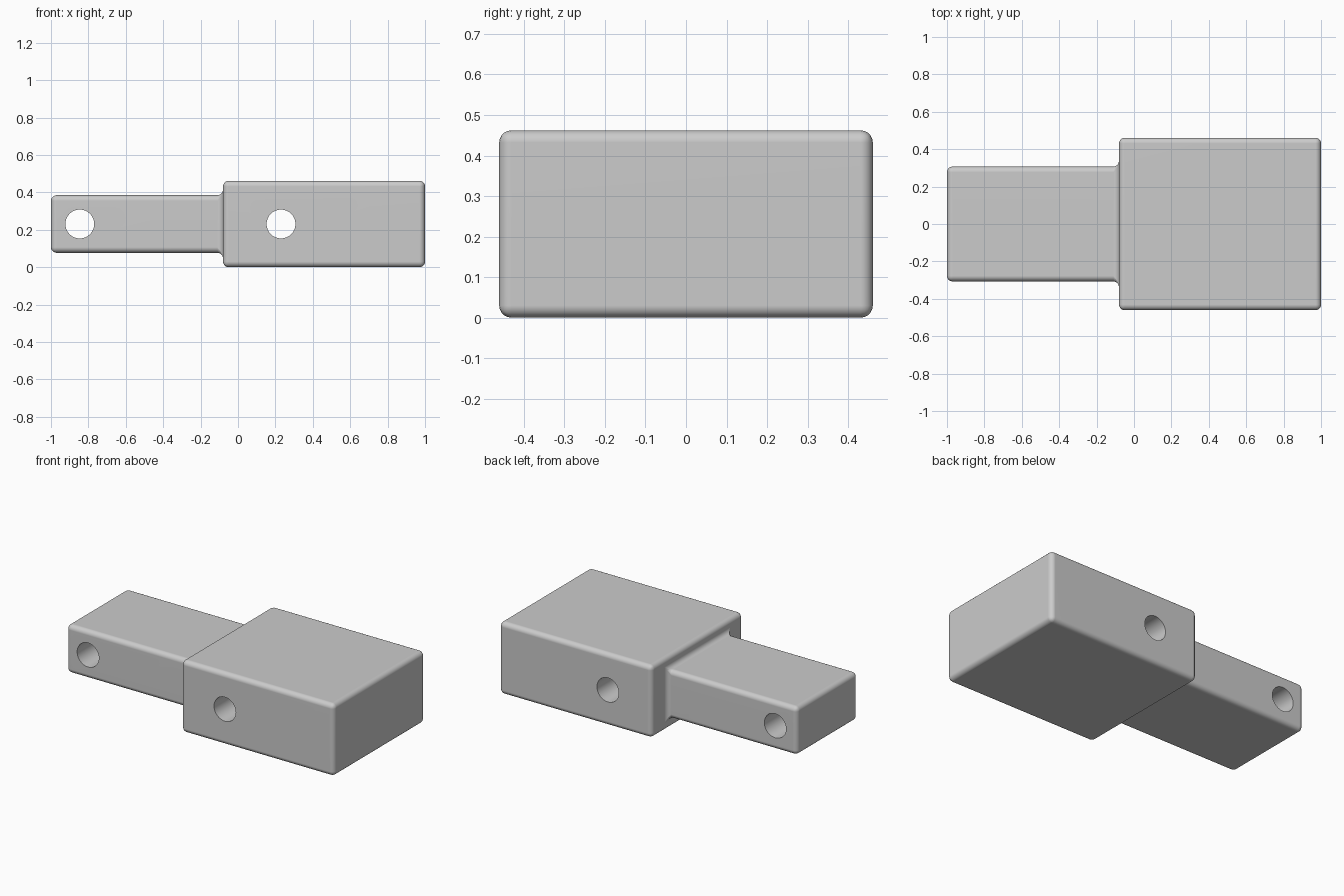
import bpy, bmesh, math
from mathutils import Vector

cube = bpy.data.objects.get("Cube")
if cube:
    bpy.data.objects.remove(cube, do_unlink=True)

MID_Z = 0.231
STEP_X = -0.08
BODY_Y, BODY_Z = 0.461, 0.231
NECK_Y, NECK_Z = 0.307, 0.154
ROUND = 0.03

grey = bpy.data.materials.new("plain grey")
grey.use_nodes = True
grey.diffuse_color = (0.6, 0.6, 0.6, 1)
grey.node_tree.nodes["Principled BSDF"].inputs["Base Color"].default_value = (0.6, 0.6, 0.6, 1)


def make_active(obj):
    bpy.ops.object.select_all(action='DESELECT')
    obj.select_set(True)
    bpy.context.view_layer.objects.active = obj


# Wide block
bm = bmesh.new()
bmesh.ops.create_cube(bm, size=2)
for v in bm.verts:
    v.co = Vector((1 if v.co.x > 0 else STEP_X, v.co.y * BODY_Y, MID_Z + v.co.z * BODY_Z))

# Narrow tongue, inset and extruded from the end of the block
end = min(bm.faces, key=lambda f: f.calc_center_median().x)
bmesh.ops.inset_region(bm, faces=[end], thickness=0.05)
for v in end.verts:
    v.co = Vector((STEP_X, math.copysign(NECK_Y, v.co.y),
                   MID_Z + math.copysign(NECK_Z, v.co.z - MID_Z)))
result = bmesh.ops.extrude_discrete_faces(bm, faces=[end])
for v in result["faces"][0].verts:
    v.co.x = -1
bmesh.ops.recalc_face_normals(bm, faces=bm.faces)

# Rounded edges and the fillet at the step
edges = [e for e in bm.edges if e.calc_face_angle(0) > 0.5]
bmesh.ops.bevel(bm, geom=edges, offset=ROUND, segments=5, profile=0.5,
                affect='EDGES', clamp_overlap=True)
mesh = bpy.data.meshes.new("stepped_block")
bm.to_mesh(mesh)
bm.free()
block = bpy.data.objects.new("stepped_block", mesh)
bpy.context.collection.objects.link(block)
mesh.materials.append(grey)

# Cross holes
for name, x in (("tongue_hole_cutter", -0.846), ("block_hole_cutter", 0.23)):
    bpy.ops.mesh.primitive_cylinder_add(vertices=48, radius=0.077, depth=1.4,
                                        location=(x, 0, MID_Z), rotation=(math.pi / 2, 0, 0))
    cutter = bpy.context.object
    cutter.name = name
    cutter.hide_render = True
    cutter.data.materials.append(grey)
    make_active(block)
    hole = block.modifiers.new(name, 'BOOLEAN')
    hole.operation = 'DIFFERENCE'
    hole.solver = 'EXACT'
    hole.object = cutter
    bpy.ops.object.modifier_apply(modifier=hole.name)
    bpy.data.objects.remove(cutter, do_unlink=True)

# Smooth rounds with flat main faces
make_active(block)
bpy.ops.object.shade_smooth_by_angle(angle=math.radians(35))
weighted = block.modifiers.new("flat_face_normals", 'WEIGHTED_NORMAL')
weighted.keep_sharp = True
